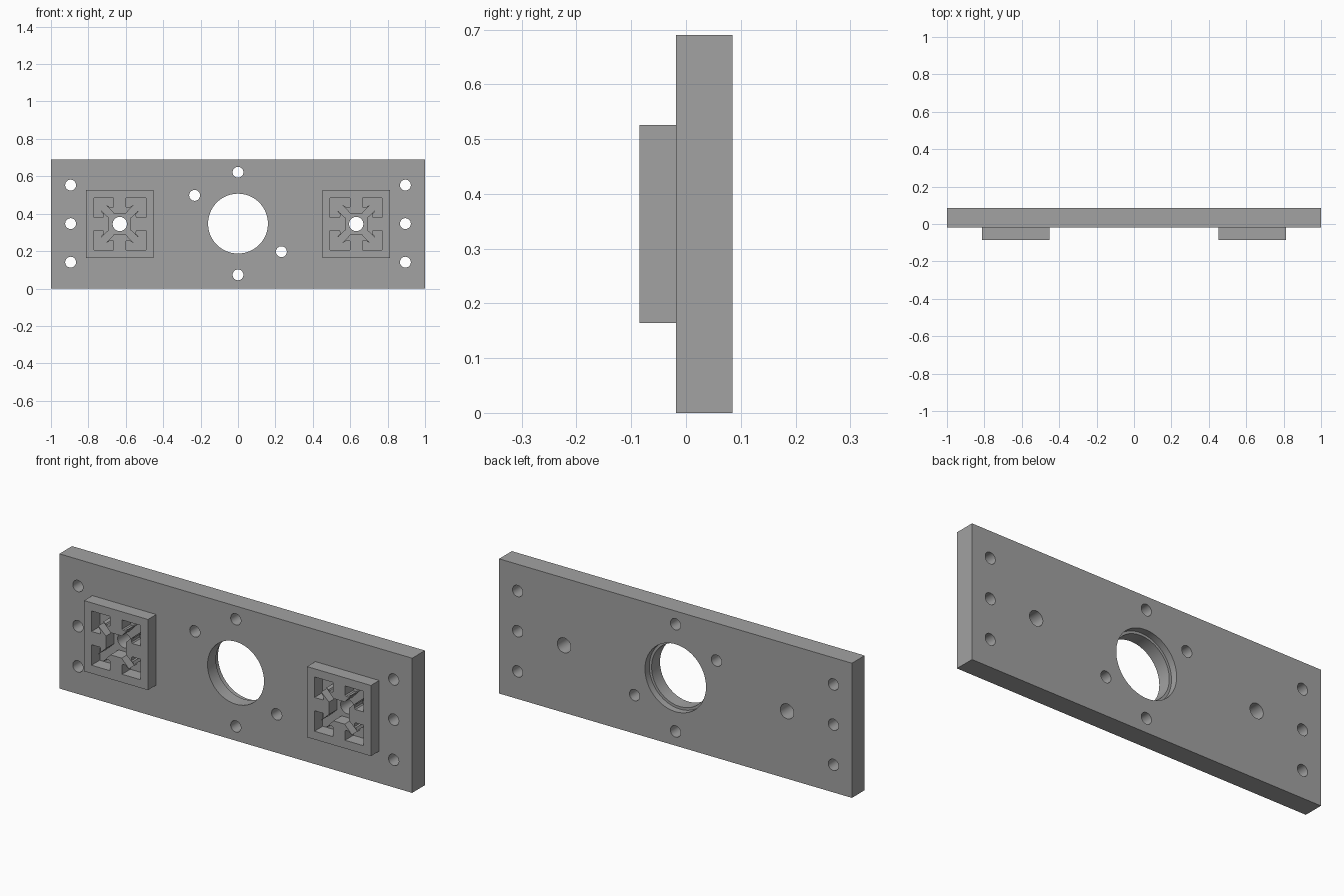
import bpy, bmesh, math

if "Cube" in bpy.data.objects:
    bpy.data.objects.remove(bpy.data.objects["Cube"])

FRONT, FACE, BACK = -0.085, -0.018, 0.085   # boss front, plate front, plate back
MID = 0.345                                 # mid height
BOSS_X = 0.632

grey = bpy.data.materials.new("grey")
grey.diffuse_color = (0.36, 0.36, 0.36, 1)
grey.use_nodes = True
grey.node_tree.nodes["Principled BSDF"].inputs["Base Color"].default_value = grey.diffuse_color


def prism(name, pts, y0, y1):
    """Extrude a closed (x, z) outline from y0 to y1."""
    bm = bmesh.new()
    face = bm.faces.new([bm.verts.new((x, y0, z)) for x, z in pts])
    ext = bmesh.ops.extrude_face_region(bm, geom=[face])
    for v in ext["geom"]:
        if isinstance(v, bmesh.types.BMVert):
            v.co.y = y1
    bmesh.ops.recalc_face_normals(bm, faces=bm.faces)
    me = bpy.data.meshes.new(name)
    bm.to_mesh(me)
    bm.free()
    me.materials.append(grey)
    ob = bpy.data.objects.new(name, me)
    bpy.context.collection.objects.link(ob)
    return ob


def rect(cx, cz, hx, hz):
    return [(cx - hx, cz - hz), (cx + hx, cz - hz), (cx + hx, cz + hz), (cx - hx, cz + hz)]


def circle(cx, cz, r, n=48):
    return [(cx + r * math.cos(2 * math.pi * i / n), cz + r * math.sin(2 * math.pi * i / n))
            for i in range(n)]


def cut(target, cutter):
    mod = target.modifiers.new("cut", 'BOOLEAN')
    mod.operation, mod.solver, mod.object = 'DIFFERENCE', 'EXACT', cutter
    bpy.context.view_layer.objects.active = target
    bpy.ops.object.modifier_apply(modifier=mod.name)
    bpy.data.objects.remove(cutter)


def slot_profile(cx):
    """Four-slot rail cross-section, one slot side rotated four times."""
    half = [(0.032, 0.057), (0.073, 0.101), (0.059, 0.095), (0.055, 0.088),
            (0.040, 0.087), (0.034, 0.092), (0.034, 0.139)]
    side = [(-x, z) for x, z in reversed(half)] + half + [(0.139, 0.139)]
    pts = []
    for k in range(4):
        for x, z in side:
            for _ in range(k):
                x, z = z, -x
            pts.append((cx + x, MID + z))
    return pts


# Mounting plate
plate = prism("mounting_plate", rect(0, MID, 1, MID), FACE, BACK)

# Centre bore with a wider step at the back
cut(plate, prism("bore", circle(0, MID + 0.002, 0.16, 96), -0.2, 0.2))
cut(plate, prism("bore_step", circle(0, MID + 0.002, 0.173, 96), BACK - 0.035, 0.2))

# Screw holes
holes = [(s * 0.895, z, 0.029) for s in (-1, 1) for z in (0.141, 0.347, 0.553)]
holes += [(0, 0.073, 0.029), (0, 0.622, 0.029), (-0.232, 0.498, 0.029), (0.232, 0.197, 0.029)]
holes += [(s * BOSS_X, MID, 0.038) for s in (-1, 1)]
for x, z, r in holes:
    cut(plate, prism("hole", circle(x, z, r), -0.2, 0.2))

# Square sockets that receive the slotted rails
parts = [plate]
for side, sx in (("left", -1), ("right", 1)):
    socket = prism(side + "_rail_socket", rect(sx * BOSS_X, MID, 0.181, 0.181), FRONT, FACE)
    cut(socket, prism("pocket", slot_profile(sx * BOSS_X), -0.2, 0.2))
    parts.append(socket)

for ob in parts:
    bpy.ops.object.select_all(action='DESELECT')
    ob.select_set(True)
    bpy.context.view_layer.objects.active = ob
    bpy.ops.object.shade_smooth_by_angle(angle=math.radians(30))
